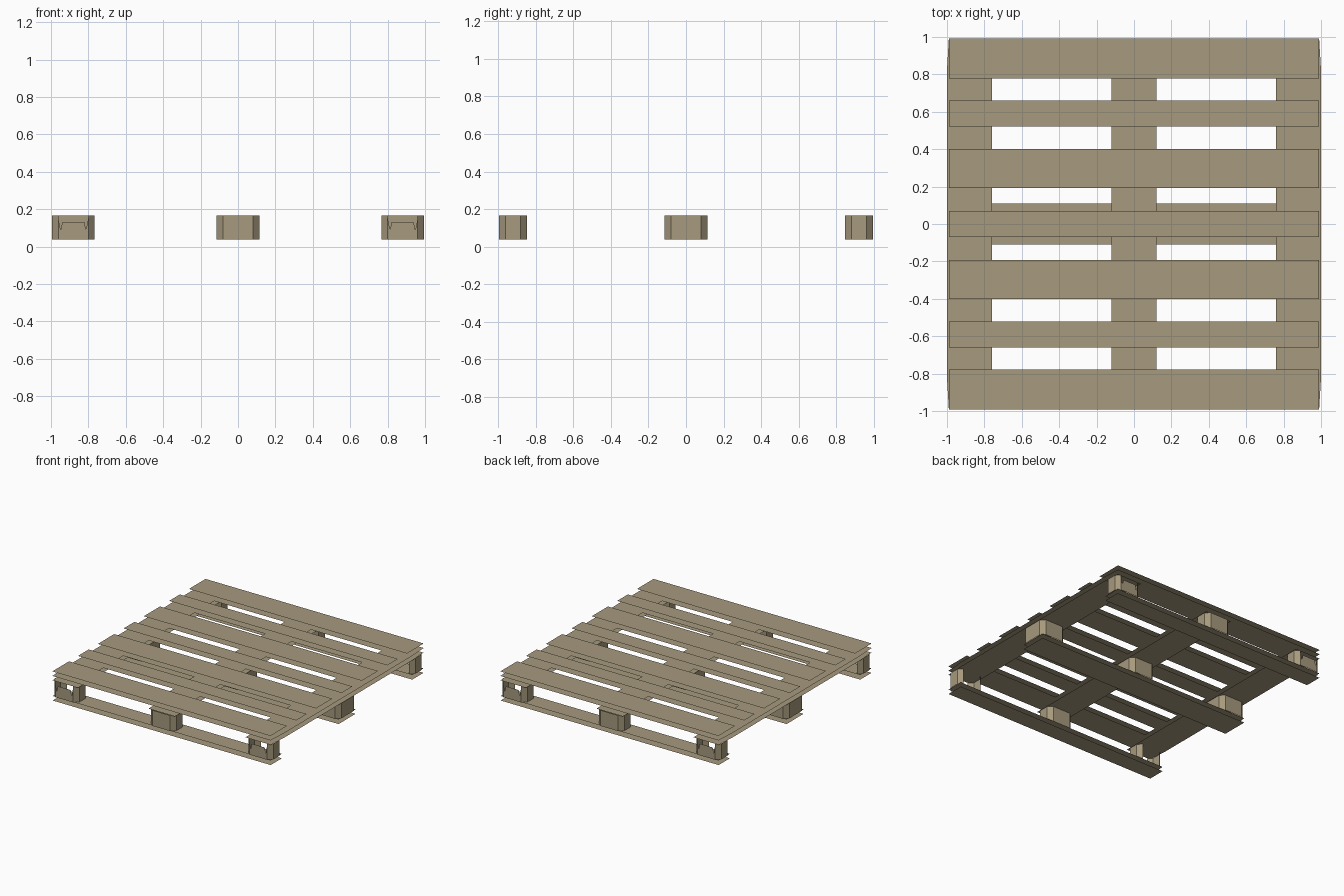
import bpy

cube = bpy.data.objects.get("Cube")
if cube:
    bpy.data.objects.remove(cube, do_unlink=True)

# Single wood colour
wood = bpy.data.materials.new("weathered_wood")
wood.use_nodes = True
WOOD = (0.385, 0.322, 0.207, 1)
wood.diffuse_color = WOOD
wood.node_tree.nodes["Principled BSDF"].inputs["Base Color"].default_value = WOOD

# Height levels: ground, bottom board, block, stringer, deck
T = 0.037
Z1, Z2 = T, 0.166
Z3, Z4 = Z2 + T, Z2 + 2 * T


def make(name, faces):
    """Build an object from a list of polygons."""
    verts, index = [], []
    for f in faces:
        index.append(range(len(verts), len(verts) + len(f)))
        verts += f
    me = bpy.data.meshes.new(name)
    me.from_pydata(verts, [], [list(i) for i in index])
    me.materials.append(wood)
    ob = bpy.data.objects.new(name, me)
    bpy.context.collection.objects.link(ob)


def plank(name, outline, z0, z1):
    """Plank with open rims: an upper and a lower sheet."""
    make(name, [[(x, y, z1) for x, y in outline],
                [(x, y, z0) for x, y in reversed(outline)]])


def rect(x0, x1, y0, y1):
    return [(x0, y0), (x1, y0), (x1, y1), (x0, y1)]


def block(name, x0, x1, y0, y1, torn=0):
    """Chamfered spacer; torn = -1 / 1 breaks the face on that y side."""
    c = 0.034
    ring = [(x0 + c, y0), (x1 - c, y0), (x1, y0 + c), (x1, y1 - c),
            (x1 - c, y1), (x0 + c, y1), (x0, y1 - c), (x0, y0 + c)]
    outer, inner = (0, 4) if torn < 0 else (4, 0)
    faces = []
    for i, (a, b) in enumerate(zip(ring, ring[1:] + ring[:1])):
        if torn and i == inner:
            continue
        profile = [(0, 0), (1, 0), (1, 1), (0, 1)]
        if torn and i == outer:
            profile = [(0, 0), (1, 0), (1, 0.9), (0.92, 0.4), (0.86, 0.74),
                       (0.14, 0.74), (0.08, 0.4), (0, 0.9)]
        faces.append([(a[0] + (b[0] - a[0]) * u, a[1] + (b[1] - a[1]) * u,
                       Z1 + (Z2 - Z1) * v) for u, v in profile])
    make(name, faces)


E = 0.99

# Deck boards, alternating wide and narrow
for i, (lo, hi) in enumerate([(0.777, 0.993), (0.522, 0.66), (0.192, 0.402)]):
    plank(f"deck_board_back_{i}", rect(-E, E, lo, hi), Z3, Z4)
    plank(f"deck_board_front_{i}", rect(-E, E, -hi, -lo), Z3, Z4)
plank("deck_board_middle", rect(-E, E, -0.07, 0.07), Z3, Z4)

# Stringer boards under the deck
plank("stringer_middle", rect(-0.12, 0.12, -E, E), Z2, Z3)
side = [(0.76, -E), (E, -E), (1, -0.82), (1, 0.82), (E, E), (0.76, E)]
plank("stringer_left", side, Z2, Z3)
plank("stringer_right", [(-x, y) for x, y in reversed(side)], Z2, Z3)

# Bottom boards
for name, lo, hi in [("front", -E, -0.845), ("middle", -0.11, 0.11), ("back", 0.845, E)]:
    plank(f"bottom_board_{name}", rect(-E, E, lo, hi), 0, Z1)

# Nine spacer blocks; the four corner ones are broken
columns = [("right", -0.995, -0.766), ("middle", -0.115, 0.115), ("left", 0.766, 0.995)]
rows = [("front", -0.995, -0.847, -1), ("centre", -0.115, 0.115, 0), ("back", 0.847, 0.995, 1)]
for cname, x0, x1 in columns:
    for rname, y0, y1, s in rows:
        block(f"block_{rname}_{cname}", x0, x1, y0, y1, 0 if cname == "middle" else s)
